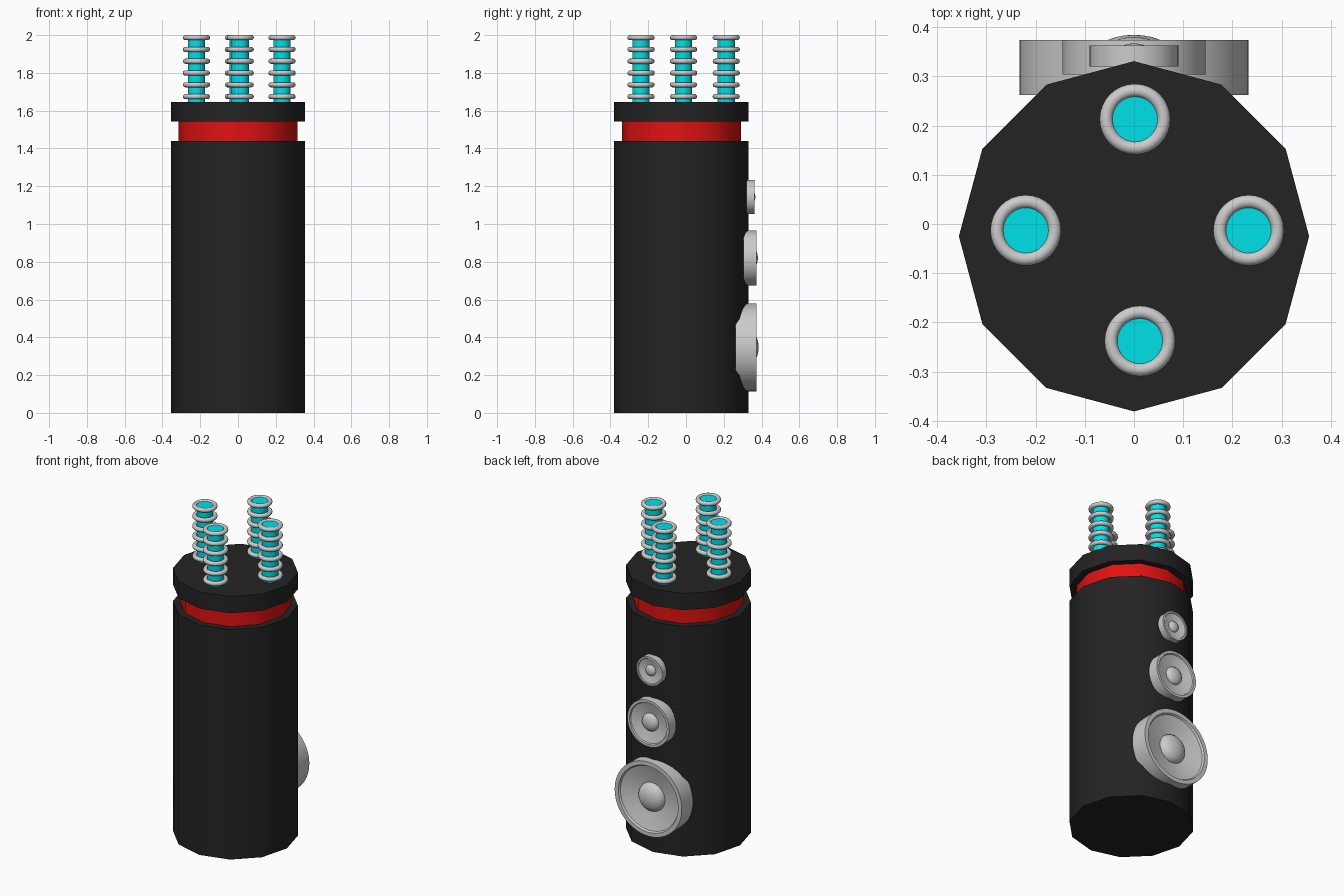
import bpy, bmesh
from math import cos, sin, pi, radians
from mathutils import Matrix

if "Cube" in bpy.data.objects:
    bpy.data.objects.remove(bpy.data.objects["Cube"])


def material(name, rgb):
    m = bpy.data.materials.new(name)
    m.diffuse_color = (*rgb, 1)
    m.use_nodes = True
    m.node_tree.nodes["Principled BSDF"].inputs["Base Color"].default_value = m.diffuse_color
    return m


black = material("black", (0.017, 0.017, 0.017))
red = material("red", (0.75, 0.006, 0.006))
cyan = material("cyan", (0.0, 0.75, 0.82))


def lathe(name, profile, sides, matrix, mat=None, closed=False):
    """Revolve (radius, height) points around z, then place with a matrix."""
    bm = bmesh.new()
    rings = []
    for r, z in profile:
        if r == 0:
            rings.append([bm.verts.new((0, 0, z))] * sides)
        else:
            rings.append([bm.verts.new((r * cos(2 * pi * i / sides), r * sin(2 * pi * i / sides), z))
                          for i in range(sides)])
    pairs = list(zip(rings, rings[1:]))
    if closed:
        pairs.append((rings[-1], rings[0]))
    for a, b in pairs:
        for i in range(sides):
            j = (i + 1) % sides
            bm.faces.new(list(dict.fromkeys((a[i], a[j], b[j], b[i]))))
    bmesh.ops.recalc_face_normals(bm, faces=bm.faces)
    mesh = bpy.data.meshes.new(name)
    bm.to_mesh(mesh)
    bm.free()
    mesh.transform(matrix)
    obj = bpy.data.objects.new(name, mesh)
    bpy.context.collection.objects.link(obj)
    if mat:
        mesh.materials.append(mat)
    bpy.ops.object.select_all(action='DESELECT')
    obj.select_set(True)
    bpy.context.view_layer.objects.active = obj
    bpy.ops.object.shade_smooth_by_angle(angle=radians(40))
    return obj


def cylinder(name, x, y, r, z0, z1, sides, mat):
    return lathe(name, [(0, z0), (r, z0), (r, z1), (0, z1)], sides,
                 Matrix.Translation((x, y, 0)), mat)


# Twelve-sided casing with a recessed red band
CY = -0.025
cylinder("body", 0, CY, 0.356, 0, 1.44, 12, black)
cylinder("red_band", 0, CY, 0.315, 1.44, 1.543, 12, red)
cylinder("top_cap", 0, CY, 0.356, 1.543, 1.647, 12, black)

# Four glowing tubes wrapped in stacked rings
ring_profile = [(0.0585 + 0.0135 * cos(2 * pi * k / 12), 0.0135 * sin(2 * pi * k / 12)) for k in range(12)]
for n, (x, y) in enumerate([(0.002, 0.213), (-0.22, -0.013), (0.233, -0.013), (0.012, -0.238)]):
    cylinder(f"tube_{n}", x, y, 0.046, 1.64, 1.993, 32, cyan)
    for k in range(6):
        z = 1.6745 + k * 0.0624
        lathe(f"tube_{n}_ring_{k}", ring_profile, 32, Matrix.Translation((x, y, z)), closed=True)

# Speaker profile at unit radius: housing, rim, recessed cone and centre dome
dome = [(0.38 * cos(a), -0.17 + 0.215 * sin(a)) for a in (k * pi / 16 for k in range(8))]
speaker_profile = [(0, -0.48), (1, -0.48), (1, 0), (0.89, 0), (0.86, -0.05),
                   (0.62, -0.12), *dome, (0, 0.045)]

# Three speakers down the back, facing +y
for name, r, y, z in [("large_speaker", 0.2325, 0.374, 0.347),
                      ("medium_speaker", 0.145, 0.374, 0.82),
                      ("small_speaker", 0.09, 0.363, 1.143)]:
    place = Matrix.Translation((0, y, z)) @ Matrix.Rotation(-pi / 2, 4, 'X') @ Matrix.Scale(r, 4)
    lathe(name, speaker_profile, 48, place)
